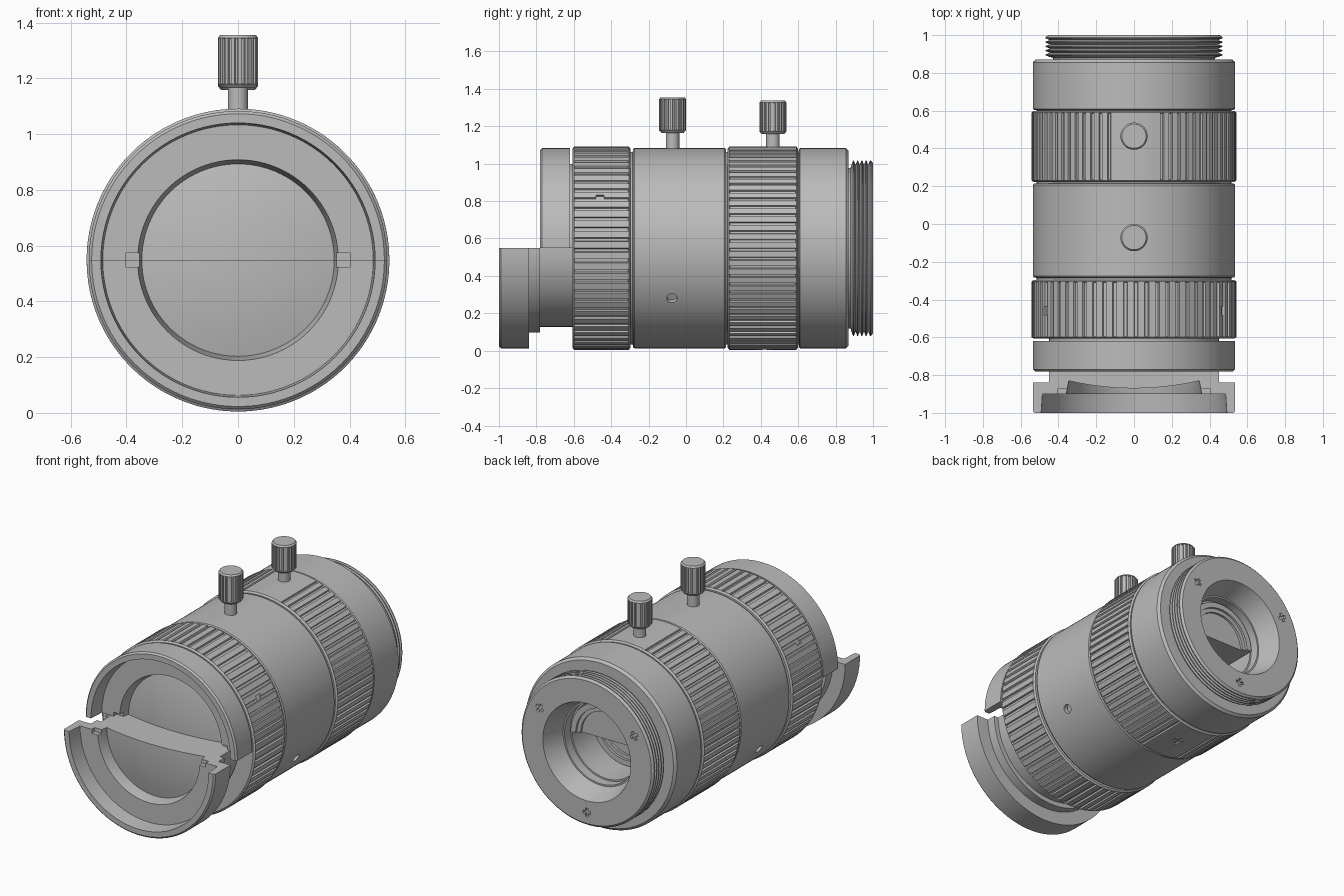
import bpy, bmesh, math
from mathutils import Matrix

if "Cube" in bpy.data.objects:
    bpy.data.objects.remove(bpy.data.objects["Cube"])

CZ = 0.548          # height of the optical axis
TAU = 2 * math.pi

metal = bpy.data.materials.new("grey_metal")
metal.use_nodes = True
GREY = (0.5, 0.5, 0.5, 1)
metal.diffuse_color = GREY
metal.node_tree.nodes["Principled BSDF"].inputs["Base Color"].default_value = GREY


def make(name, bm):
    me = bpy.data.meshes.new(name)
    bm.to_mesh(me)
    bm.free()
    ob = bpy.data.objects.new(name, me)
    bpy.context.collection.objects.link(ob)
    me.materials.append(metal)
    return ob


def activate(ob):
    bpy.ops.object.select_all(action='DESELECT')
    ob.select_set(True)
    bpy.context.view_layer.objects.active = ob


def revolve(name, prof, angles, depth=None, half=False, loc=(0, 0, CZ)):
    """Turn a closed profile of (y, radius[, groove weight]) about the y axis."""
    bm = bmesh.new()
    m, n = len(prof), len(angles)
    rows = []
    for i, a in enumerate(angles):
        row = []
        for p in prof:
            r = p[1] - (depth[i] * p[2] if depth and len(p) > 2 else 0)
            row.append(bm.verts.new((r * math.cos(a), p[0], r * math.sin(a))))
        rows.append(row)
    for i in range(n - 1 if half else n):
        a, b = rows[i], rows[(i + 1) % n]
        for j in range(m):
            k = (j + 1) % m
            if prof[j][1] or prof[k][1]:
                bm.faces.new((a[j], a[k], b[k], b[j]))
    if half:
        bm.faces.new(rows[0])
        bm.faces.new(rows[-1])
    bmesh.ops.remove_doubles(bm, verts=bm.verts, dist=1e-6)
    bmesh.ops.recalc_face_normals(bm, faces=bm.faces)
    ob = make(name, bm)
    ob.location = loc
    return ob


def circle(n):
    return [TAU * i / n for i in range(n)]


def grooves(n, d, flats=(), land=0.62):
    """Angles and depths of a grooved rim, left plain around the flat angles."""
    ang, dep = [], []
    for i in range(n):
        mid = math.degrees(TAU * (i + 0.8) / n)
        plain = any(abs((mid - f + 180) % 360 - 180) < 12.5 for f in flats)
        for t, on in ((0, 0), (land, 0), (land + 0.06, 1), (0.94, 1)):
            ang.append(TAU * (i + t) / n)
            dep.append(0 if plain else d * on)
    return ang, dep


def radial(deg, y, r):
    """Frame on the barrel whose x axis points outward."""
    return (Matrix.Translation((0, y, CZ)) @ Matrix.Rotation(-math.radians(deg), 4, 'Y')
            @ Matrix.Translation((r, 0, 0)))


def cut(target, matrix, size=None, radius=0.0, length=0.0):
    bm = bmesh.new()
    if size:
        bmesh.ops.create_cube(bm, size=1, matrix=matrix @ Matrix.Diagonal((*size, 1)))
    else:
        bmesh.ops.create_cone(bm, cap_ends=True, segments=24, radius1=radius, radius2=radius,
                              depth=length, matrix=matrix @ Matrix.Rotation(math.pi / 2, 4, 'Y'))
    cutter = make("cutter", bm)
    cutter.hide_render = True
    mod = target.modifiers.new("cut", 'BOOLEAN')
    mod.operation, mod.solver, mod.object = 'DIFFERENCE', 'EXACT', cutter
    activate(target)
    bpy.ops.object.modifier_apply(modifier=mod.name)
    bpy.data.objects.remove(cutter)


parts = []

# Main barrel: hollow tube with seats for the two grip rings
barrel = revolve("barrel", [
    (-0.605, 0.425), (-0.605, 0.515), (-0.295, 0.515), (-0.285, 0.515), (-0.283, 0.53),
    (-0.276, 0.535), (0.207, 0.535), (0.214, 0.53), (0.215, 0.515), (0.602, 0.515),
    (0.604, 0.53), (0.61, 0.535), (0.855, 0.535), (0.87, 0.52), (0.87, 0.425)], circle(128))
parts.append(barrel)
for deg in (-30, 210):
    cut(barrel, radial(deg, -0.075, 0.535), radius=0.028, length=0.06)

# Rear mount: threaded collar with a tapered opening
thread = [(0.5, 0.43), (0.88, 0.43)]
for k in range(5):
    y = 0.884 + 0.0225 * k
    thread += [(y, 0.445), (y + 0.009, 0.468), (y + 0.014, 0.468)]
mount = revolve("rear_mount", thread + [
    (0.996, 0.46), (1.0, 0.455), (1.0, 0.31), (0.86, 0.265), (0.86, 0.255),
    (0.8, 0.255), (0.8, 0.245), (0.5, 0.245)], circle(96))
parts.append(mount)
for deg in (30, 150, 270):
    for s in ((0.055, 0.03, 0.018), (0.018, 0.03, 0.055)):
        cut(mount, radial(deg, 1.0, 0.385), size=s)


# Grip rings
def grip_ring(name, y0, y1, n, flats=()):
    ang, dep = grooves(n, 0.011, flats)
    ob = revolve(name, [(y0, 0.505), (y0, 0.532), (y0 + 0.008, 0.543), (y0 + 0.012, 0.543, 1),
                        (y1 - 0.012, 0.543, 1), (y1 - 0.008, 0.543), (y1, 0.532),
                        (y1, 0.505)], ang, dep)
    parts.append(ob)
    return ob


front_grip = grip_ring("front_grip_ring", -0.607, -0.297, 60)
for deg in (30, 150):
    cut(front_grip, radial(deg, -0.46, 0.545), size=(0.03, 0.045, 0.028))
rear_grip = grip_ring("rear_grip_ring", 0.223, 0.598, 72, flats=(90, 270))
for s in ((0.02, 0.075, 0.02), (0.02, 0.02, 0.075)):
    cut(rear_grip, radial(270, 0.42, 0.543), size=s)

# Split front group: two half cells, the upper one set further back
STEPS = 48
lens_arc = [(-0.87 + 0.04 * (i / 8) ** 2, 0.345 * i / 8) for i in range(9)]
for side, start, shift in (("lower", math.pi, 0.0), ("upper", 0.0, 0.22)):
    angles = [start + math.pi * i / STEPS for i in range(STEPS + 1)]
    loc = (0, shift, CZ)
    cell = revolve(side + "_front_cell", [
        (-0.75, 0), (-0.75, 0.345), (-0.83, 0.345), (-0.9, 0.36), (-0.9, 0.485),
        (-1.0, 0.492), (-1.0, 0.525), (-0.99, 0.535), (-0.84, 0.535), (-0.84, 0.45),
        (-0.78, 0.45), (-0.78, 0.42), (0.1, 0.42), (0.1, 0.24), (0.6, 0.24),
        (0.6, 0.205), (0.585, 0.205), (0.585, 0.18), (0.57, 0.18), (0.57, 0)],
        angles, half=True, loc=loc)
    # Spanner slots in the retaining rim
    for x in (-0.37, 0.37):
        cut(cell, Matrix.Translation((x, -0.9 + shift, CZ)), size=(0.064, 0.06, 0.05))
    lens = revolve(side + "_lens", lens_arc + [(-0.75, 0.345), (-0.75, 0)],
                   angles, half=True, loc=loc)
    parts += [cell, lens]

# Locking thumbscrews
for name, y, bottom, top in (("front", -0.072, 1.165, 1.355), ("rear", 0.465, 1.158, 1.337)):
    ang, dep = grooves(18, 0.008, land=0.5)
    knob = revolve(name + "_thumbscrew_head", [
        (bottom, 0), (bottom, 0.06), (bottom + 0.014, 0.072), (bottom + 0.016, 0.072, 1),
        (top - 0.012, 0.072, 1), (top - 0.01, 0.072), (top, 0.064), (top, 0)],
        ang, dep, loc=(0, y, 0))
    stem = revolve(name + "_thumbscrew_stem", [
        (1.05, 0), (1.05, 0.036), (bottom + 0.01, 0.036), (bottom + 0.01, 0)],
        circle(32), loc=(0, y, 0))
    for ob in (knob, stem):
        ob.rotation_euler = (math.pi / 2, 0, 0)
        parts.append(ob)

for ob in parts:
    activate(ob)
    bpy.ops.object.shade_smooth_by_angle(angle=math.radians(25))
